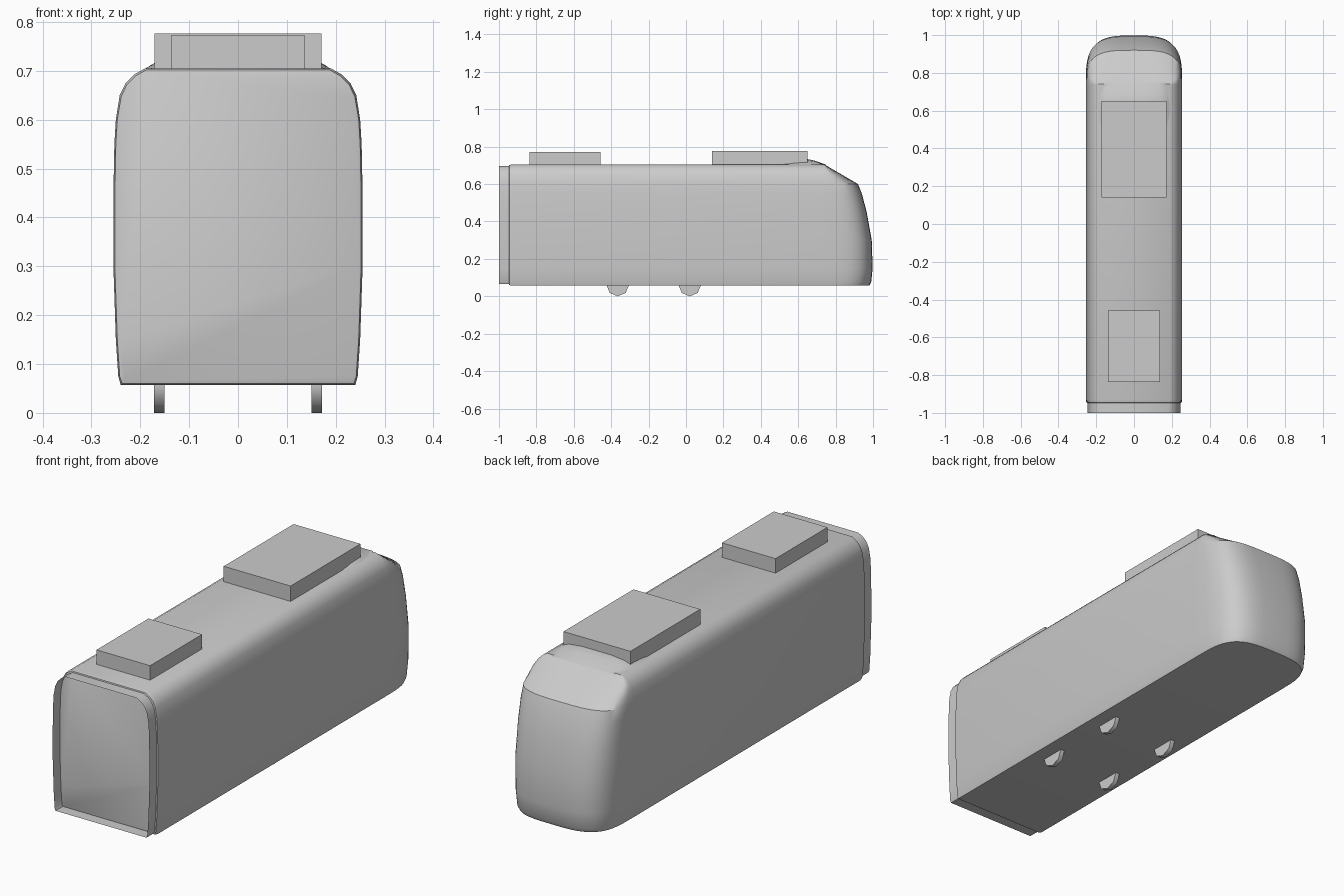
import bpy, bmesh, math
from mathutils import Matrix

cube = bpy.data.objects.get("Cube")
if cube:
    bpy.data.objects.remove(cube)

grey = bpy.data.materials.new("plain grey")
grey.use_nodes = True
colour = (0.6, 0.6, 0.6, 1)
grey.diffuse_color = colour
grey.node_tree.nodes["Principled BSDF"].inputs["Base Color"].default_value = colour


def finish(name, bm, angle=35):
    bmesh.ops.remove_doubles(bm, verts=bm.verts, dist=0.0003)
    bmesh.ops.recalc_face_normals(bm, faces=bm.faces)
    mesh = bpy.data.meshes.new(name)
    bm.to_mesh(mesh)
    bm.free()
    mesh.materials.append(grey)
    obj = bpy.data.objects.new(name, mesh)
    bpy.context.collection.objects.link(obj)
    bpy.ops.object.select_all(action="DESELECT")
    obj.select_set(True)
    bpy.context.view_layer.objects.active = obj
    bpy.ops.object.shade_smooth_by_angle(angle=math.radians(angle))
    return obj


def loft(bm, rings, closed=True):
    rows = [[bm.verts.new(p) for p in ring] for ring in rings]
    n = len(rows[0])
    for a, b in zip(rows, rows[1:]):
        for i in range(n if closed else n - 1):
            j = (i + 1) % n
            bm.faces.new((a[i], a[j], b[j], b[i]))
    return rows


def box(name, x, y0, y1, z0, z1):
    bm = bmesh.new()
    bmesh.ops.create_cube(bm, size=1, matrix=Matrix.Translation((0, (y0 + y1) / 2, (z0 + z1) / 2))
                          @ Matrix.Diagonal((2 * x, y1 - y0, z1 - z0, 1)))
    return finish(name, bm)


# Half cross-section of the carriage: half width, height
BODY = [(0.24, 0.057), (0.245, 0.075), (0.25, 0.15), (0.255, 0.3), (0.255, 0.45), (0.253, 0.55),
        (0.25, 0.6), (0.242, 0.65), (0.23, 0.675), (0.213, 0.692), (0.19, 0.705)]


def section(y, inset=0.0):
    half = [(x - inset, z + (inset if z < 0.07 else -inset if z > 0.6 else 0)) for x, z in BODY]
    return [(x, y, z) for x, z in half] + [(-x, y, z) for x, z in reversed(half)]


# Main body, closed by the flat end wall
bm = bmesh.new()
rows = loft(bm, [section(-0.947, 0.007), section(-0.945, 0.003), section(-0.93), section(0.74)])
bm.faces.new(rows[0])
finish("carriage_body", bm)

# Thin open collar around the end wall
bm = bmesh.new()
loft(bm, [section(-1.0, 0.008), section(-0.945, 0.008)])
finish("end_collar", bm)

# Rounded nose: height and forward reach, sides following the body section
REACH = [0.98, 0.99, 0.998, 0.993, 0.966, 0.94, 0.92, 0.834, 0.791, 0.762, 0.74]
STEPS = 28
bm = bmesh.new()
rings = []
for (w, z), f in zip(BODY, REACH):
    ring = []
    for k in range(STEPS + 1):
        c, s = math.cos(math.pi * k / STEPS), math.sin(math.pi * k / STEPS)
        ring.append((math.copysign(abs(c) ** 0.59, c) * w, 0.74 + (f - 0.74) * abs(s) ** 0.59, z))
    rings.append(ring)
rows = loft(bm, rings, closed=False)
bm.faces.new(rows[0])
finish("nose", bm, 25)

# Low fairing on the roof, sloping down to the nose
bm = bmesh.new()
rings = []
for y, w, h in [(0.5, 0.165, 0.0), (0.53, 0.185, 0.012), (0.58, 0.192, 0.024),
                (0.64, 0.19, 0.032), (0.69, 0.18, 0.022), (0.75, 0.165, 0.0)]:
    rings.append([(w * u, y, 0.703 + h * (1 - abs(u) ** 5)) for u in
                  (-1, -0.95, -0.87, -0.75, -0.4, 0, 0.4, 0.75, 0.87, 0.95, 1)])
loft(bm, rings, closed=False)
finish("roof_fairing", bm, 50)

# Roof equipment boxes
box("front_roof_box", 0.137, -0.837, -0.458, 0.70, 0.772)
box("rear_roof_box", 0.171, 0.14, 0.65, 0.70, 0.776)

# Eight-sided wheels half hidden by the floor
for label, y in (("front", -0.365), ("rear", 0.02)):
    for side, x in (("left", 0.161), ("right", -0.161)):
        bm = bmesh.new()
        bmesh.ops.create_cone(bm, cap_ends=True, segments=8, radius1=0.06, radius2=0.06, depth=0.021,
                              matrix=Matrix.Translation((x, y, 0.06)) @ Matrix.Rotation(math.pi / 2, 4, "Y"))
        finish(f"{label}_{side}_wheel", bm, 50)
